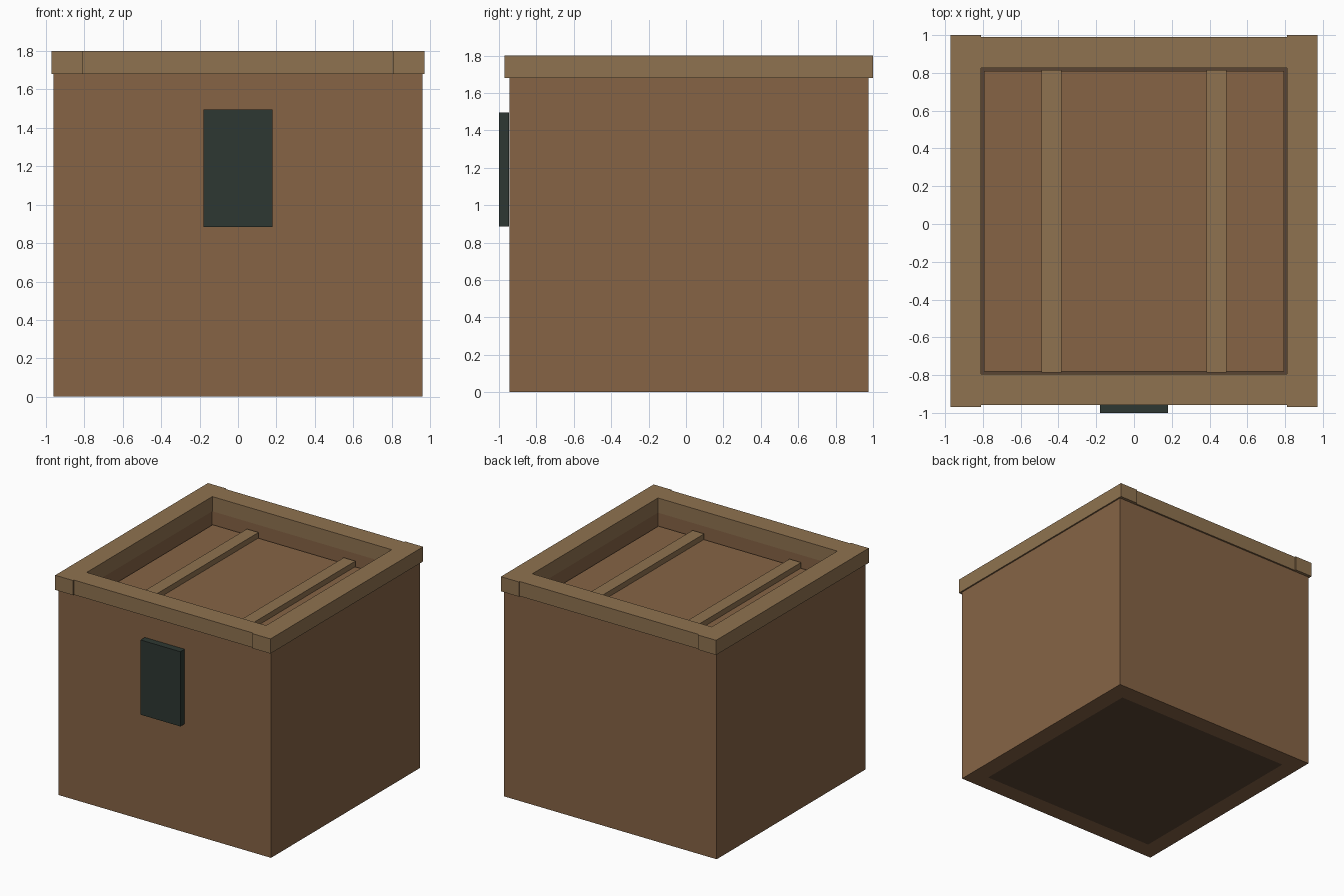
import bpy

if "Cube" in bpy.data.objects:
    bpy.data.objects.remove(bpy.data.objects["Cube"])

YC = 0.015  # body centre in y (the latch plate sticks out in front)


def material(name, rgb):
    m = bpy.data.materials.new(name)
    m.diffuse_color = (*rgb, 1)
    m.use_nodes = True
    m.node_tree.nodes["Principled BSDF"].inputs["Base Color"].default_value = m.diffuse_color
    return m


wood = material("wood", (0.239, 0.127, 0.060))
trim = material("trim_wood", (0.275, 0.171, 0.080))
dark = material("dark_wood", (0.102, 0.058, 0.033))
metal = material("dark_metal", (0.027, 0.039, 0.032))


def box(name, x, y, z, mat):
    """Box from (min, max) ranges on each axis."""
    bpy.ops.mesh.primitive_cube_add(
        size=1, location=[(r[0] + r[1]) / 2 for r in (x, y, z)])
    ob = bpy.context.object
    ob.name = name
    ob.scale = [r[1] - r[0] for r in (x, y, z)]
    bpy.ops.object.transform_apply(location=False, rotation=False, scale=True)
    ob.data.materials.append(mat)
    return ob


def span(a, b, side, centre=0.0):
    """Range a..b on the given side (-1 or 1) of a centre."""
    return tuple(sorted((centre + side * a, centre + side * b)))


IN, OUT, TOP, RIM = 0.815, 0.96, 1.68, 1.80

for s, lr, fb in ((-1, "left", "front"), (1, "right", "back")):
    # Crate walls: side walls fit between the front and back walls
    box(f"{fb}_wall", (-OUT, OUT), span(IN, OUT, s, YC), (0, TOP), wood)
    box(f"{lr}_wall", span(IN, OUT, s), (YC - IN, YC + IN), (0, TOP), wood)
    # Rim rails: the side rails run the full depth and stand slightly proud
    box(f"{lr}_rail", span(0.81, 0.972, s), (YC - 0.985, YC + 0.985), (TOP, RIM), trim)
    box(f"{fb}_rail", (-0.81, 0.81), span(0.81, 0.974, s, YC), (TOP, RIM), trim)
    # Battens across the sunken lid
    box(f"{lr}_batten", span(0.385, 0.49, s), (YC - 0.80, YC + 0.80), (1.58, 1.625), trim)

# Floor, sunken lid and latch plate
box("floor", (-IN, IN), (YC - IN, YC + IN), (0, 0.12), dark)
box("lid_panel", (-0.795, 0.795), (YC - 0.795, YC + 0.795), (1.50, 1.58), wood)
box("latch_plate", (-0.18, 0.18), (-1.0, YC - OUT), (0.885, 1.495), metal)
